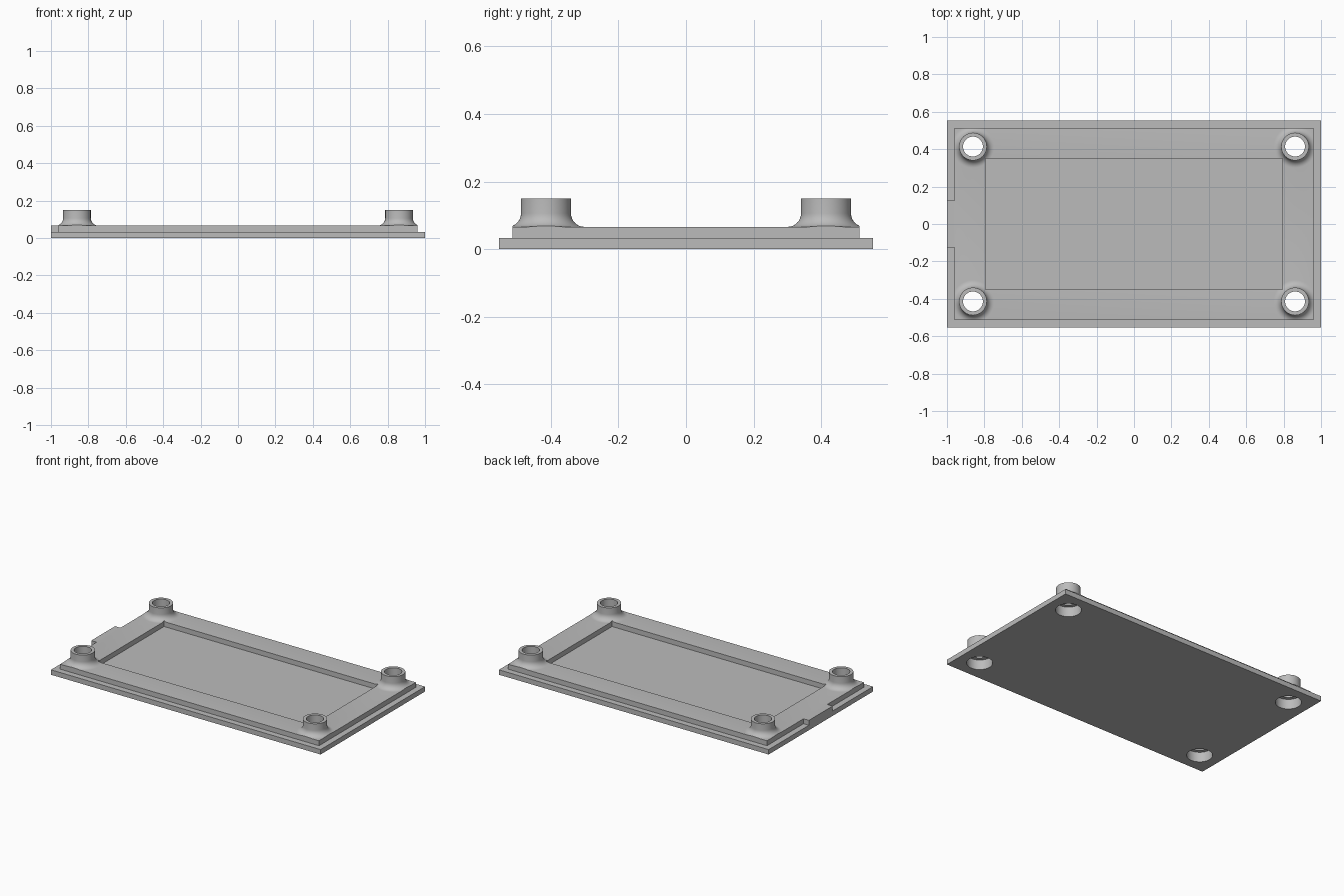
import bpy, bmesh, math

if "Cube" in bpy.data.objects:
    bpy.data.objects.remove(bpy.data.objects["Cube"], do_unlink=True)

# Levels, boss centre and boss radii
FLOOR, RIM, TOP = 0.033, 0.066, 0.15
BOSS_X, BOSS_Y = 0.861, 0.414
OUTER, BORE, RECESS, FILLET = 0.074, 0.053, 0.078, 0.04

grey = bpy.data.materials.new("light grey plastic")
grey.use_nodes = True
grey.diffuse_color = (0.5, 0.5, 0.5, 1)
grey.node_tree.nodes["Principled BSDF"].inputs["Base Color"].default_value = (0.5, 0.5, 0.5, 1)


def finish(name, bm):
    bmesh.ops.recalc_face_normals(bm, faces=bm.faces)
    mesh = bpy.data.meshes.new(name)
    bm.to_mesh(mesh)
    bm.free()
    mesh.materials.append(grey)
    obj = bpy.data.objects.new(name, mesh)
    bpy.context.collection.objects.link(obj)
    return obj


def prism(name, outline, z0, z1):
    bm = bmesh.new()
    face = bm.faces.new([bm.verts.new((x, y, z0)) for x, y in outline])
    top = bmesh.ops.extrude_face_region(bm, geom=[face])["geom"]
    bmesh.ops.translate(bm, vec=(0, 0, z1 - z0),
                        verts=[v for v in top if isinstance(v, bmesh.types.BMVert)])
    return finish(name, bm)


def slab(name, hx, hy, z0, z1):
    return prism(name, [(-hx, -hy), (hx, -hy), (hx, hy), (-hx, hy)], z0, z1)


def lathe(name, profile, x, y, steps=48):
    bm = bmesh.new()
    verts = [bm.verts.new((r, 0, z)) for r, z in profile]
    edges = [bm.edges.new(pair) for pair in zip(verts, verts[1:])]
    bmesh.ops.spin(bm, geom=verts + edges, axis=(0, 0, 1), cent=(0, 0, 0),
                   angle=math.tau, steps=steps)
    bmesh.ops.remove_doubles(bm, verts=bm.verts, dist=1e-5)
    bmesh.ops.translate(bm, vec=(x, y, 0), verts=bm.verts)
    return finish(name, bm)


def combine(target, tool, operation, keep=False):
    mod = target.modifiers.new(operation, 'BOOLEAN')
    mod.object, mod.operation, mod.solver = tool, operation, 'EXACT'
    bpy.context.view_layer.objects.active = target
    bpy.ops.object.modifier_apply(modifier=mod.name)
    if not keep:
        bpy.data.objects.remove(tool, do_unlink=True)


# Bottom plate and raised rim with a tab on one short side
body = slab("enclosure_lid", 1, 0.553, 0, FLOOR)
hx, hy, tab = 0.96, 0.513, 0.126
rim = prism("rim", [(-hx, -hy), (hx, -hy), (hx, hy), (-hx, hy), (-hx, tab),
                    (-1, tab), (-1, -tab), (-hx, -tab)], 0.01, RIM)
combine(body, rim, 'UNION')

# Screw bosses with a flared foot, trimmed to the rim outline
flare = [(OUTER + FILLET * (1 - math.cos(a)), RIM + FILLET * (1 - math.sin(a)))
         for a in (math.pi / 2 * i / 8 for i in range(9))]
centres = [(sx * BOSS_X, sy * BOSS_Y) for sx in (-1, 1) for sy in (-1, 1)]
trim = slab("trim", hx, hy, 0, 1)
foot = OUTER + FILLET
for x, y in centres:
    boss = lathe("screw_boss", [(0, TOP), (OUTER, TOP)] + flare
                 + [(foot, FLOOR + 0.01), (0, FLOOR + 0.01)], x, y)
    combine(boss, trim, 'INTERSECT', keep=True)
    combine(body, boss, 'UNION')
bpy.data.objects.remove(trim, do_unlink=True)

# Sunken centre panel
combine(body, slab("panel_cutter", 0.794, 0.351, FLOOR, 1), 'DIFFERENCE')

# Stepped screw holes, wider underneath for the screw heads
for x, y in centres:
    hole = lathe("hole_cutter", [(0, -0.1), (RECESS, -0.1), (RECESS, RIM),
                                 (BORE, RIM), (BORE, 1), (0, 1)], x, y)
    combine(body, hole, 'DIFFERENCE')

# Smooth curved walls, sharp edges kept
bpy.ops.object.select_all(action='DESELECT')
body.select_set(True)
bpy.context.view_layer.objects.active = body
bpy.ops.object.shade_smooth_by_angle(angle=math.radians(30))
